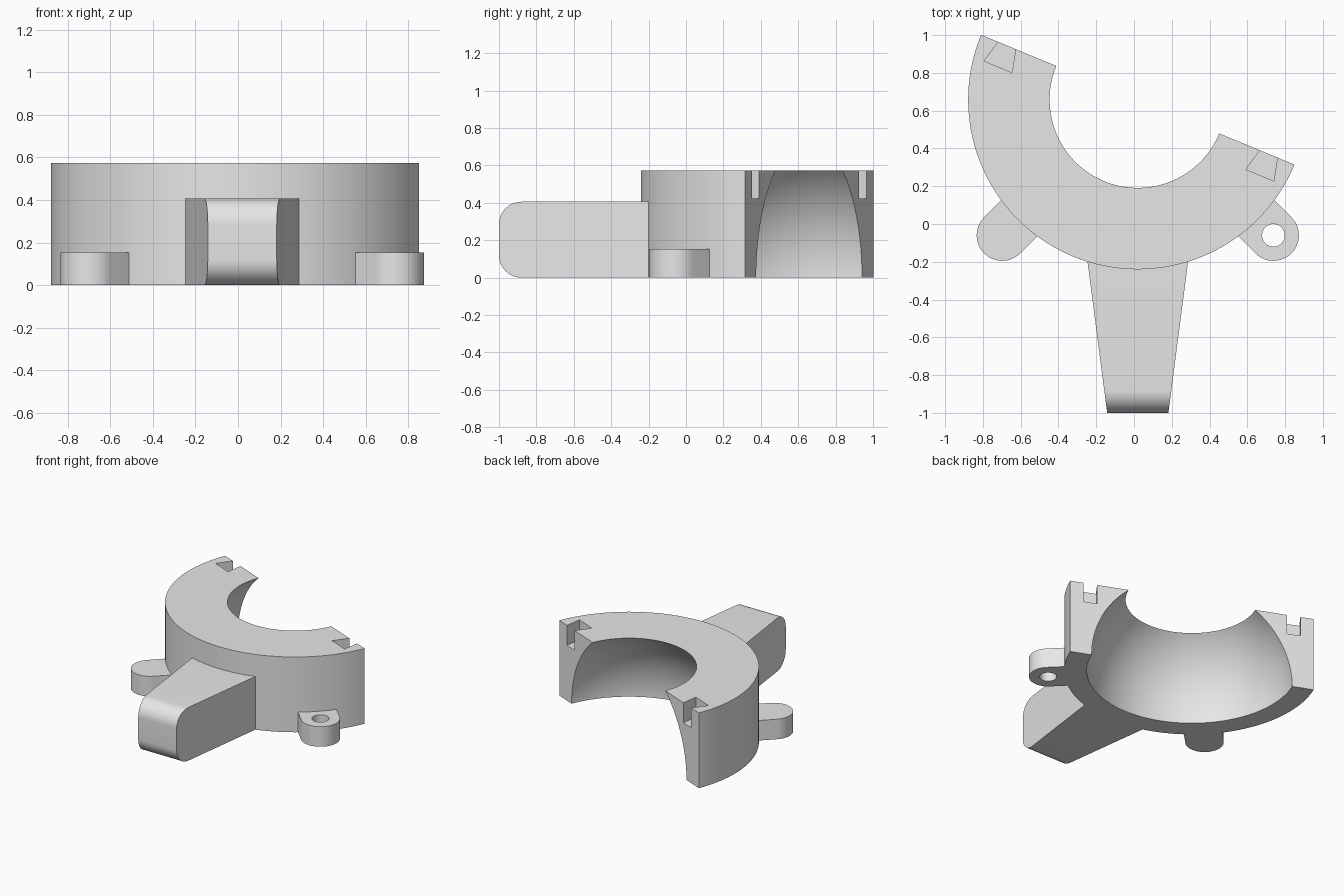
import bpy
import bmesh
from math import sin, cos, pi, radians
from mathutils import Matrix

cube = bpy.data.objects.get("Cube")
if cube:
    bpy.data.objects.remove(cube, do_unlink=True)

CX, CY = 0.02, 0.658            # socket centre
R_OUT, R_BALL, HEIGHT = 0.898, 0.74, 0.574
TILT = radians(-22.5)           # turn of the open side
RING = Matrix.Translation((CX, CY, 0)) @ Matrix.Rotation(TILT, 4, 'Z')

grey = bpy.data.materials.new("light_grey")
grey.use_nodes = True
COLOUR = (0.8, 0.8, 0.8, 1)
grey.diffuse_color = COLOUR
for node in grey.node_tree.nodes:
    if node.type == 'BSDF_PRINCIPLED':
        node.inputs["Base Color"].default_value = COLOUR


def finish(name, bm, matrix):
    bm.transform(matrix)
    bmesh.ops.recalc_face_normals(bm, faces=bm.faces)
    mesh = bpy.data.meshes.new(name)
    bm.to_mesh(mesh)
    bm.free()
    mesh.materials.append(grey)
    obj = bpy.data.objects.new(name, mesh)
    bpy.context.collection.objects.link(obj)
    return obj


def prism(name, points, low, high, matrix=Matrix()):
    """Extrude a flat outline from low to high along its local z."""
    bm = bmesh.new()
    face = bm.faces.new([bm.verts.new((x, y, low)) for x, y in points])
    top = bmesh.ops.extrude_face_region(bm, geom=[face])["geom"]
    verts = [v for v in top if isinstance(v, bmesh.types.BMVert)]
    bmesh.ops.translate(bm, verts=verts, vec=(0, 0, high - low))
    return finish(name, bm, matrix)


def arc(x, y, r, start, end, steps):
    angles = [radians(start + (end - start) * i / steps) for i in range(steps + 1)]
    return [(x + r * cos(a), y + r * sin(a)) for a in angles]


def combine(body, tool, operation):
    mod = body.modifiers.new(tool.name, 'BOOLEAN')
    mod.object, mod.operation, mod.solver = tool, operation, 'EXACT'
    bpy.context.view_layer.objects.active = body
    bpy.ops.object.modifier_apply(modifier=mod.name)
    bpy.data.objects.remove(tool, do_unlink=True)


# Half ring block
body = prism("socket_bracket", arc(0, 0, R_OUT, 180, 360, 72), 0, HEIGHT, RING)

# Tapered arm, its side profile extruded across and narrowed to the tip
ARM_H, ARM_R = 0.406, 0.12
profile = [(-0.15, 0), (-0.15, ARM_H)]
profile += arc(-1 + ARM_R, ARM_H - ARM_R, ARM_R, 90, 180, 12)
profile += arc(-1 + ARM_R, ARM_R, ARM_R, 180, 270, 12)
across = Matrix(((0, 0, 1, 0), (1, 0, 0, 0), (0, 1, 0, 0), (0, 0, 0, 1)))
arm = prism("arm", profile, -1, 1, across)
for v in arm.data.vertices:
    v.co.x = CX + v.co.x * (0.162 + 0.13 * (v.co.y + 1))
combine(body, arm, 'UNION')

# Mounting lugs, one either side of the arm
lug_frames = [Matrix.Translation((CX + s * 0.718, -0.06, 0))
              @ Matrix.Rotation(radians(-90 + s * 45), 4, 'Z') for s in (-1, 1)]
for frame in lug_frames:
    outline = [(-0.19, -0.135)] + arc(0, 0, 0.135, -90, 90, 24) + [(-0.19, 0.135)]
    combine(body, prism("lug", outline, 0, 0.153, frame), 'UNION')

# Ball-shaped hollow
bm = bmesh.new()
bmesh.ops.create_uvsphere(bm, u_segments=128, v_segments=63, radius=R_BALL)
ball = finish("ball_cutter", bm, RING @ Matrix.Rotation(pi / 128, 4, 'Z'))
combine(body, ball, 'DIFFERENCE')

# Bolt holes through the lugs and the arm tip
hole = arc(0, 0, 0.06, 0, 350, 35)
for frame in lug_frames:
    combine(body, prism("lug_hole", hole, -0.1, 0.3, frame), 'DIFFERENCE')
tip = Matrix.Translation((CX, -0.873, 0.13)) @ across
combine(body, prism("arm_hole", hole, -0.4, 0.4, tip), 'DIFFERENCE')

# Dovetail notches in the two end faces
notch = [(0.70, 0), (0.70, 0.05), (0.80, 0.05), (0.80, 0), (0.83, -0.122), (0.67, -0.122)]
for side in (-1, 1):
    outline = [(side * x, y) for x, y in notch]
    combine(body, prism("notch", outline, 0.422, 0.7, RING), 'DIFFERENCE')

# Smooth the curved walls, keep the corners crisp
bpy.ops.object.select_all(action='DESELECT')
body.select_set(True)
bpy.context.view_layer.objects.active = body
bpy.ops.object.shade_smooth_by_angle(angle=radians(30))
